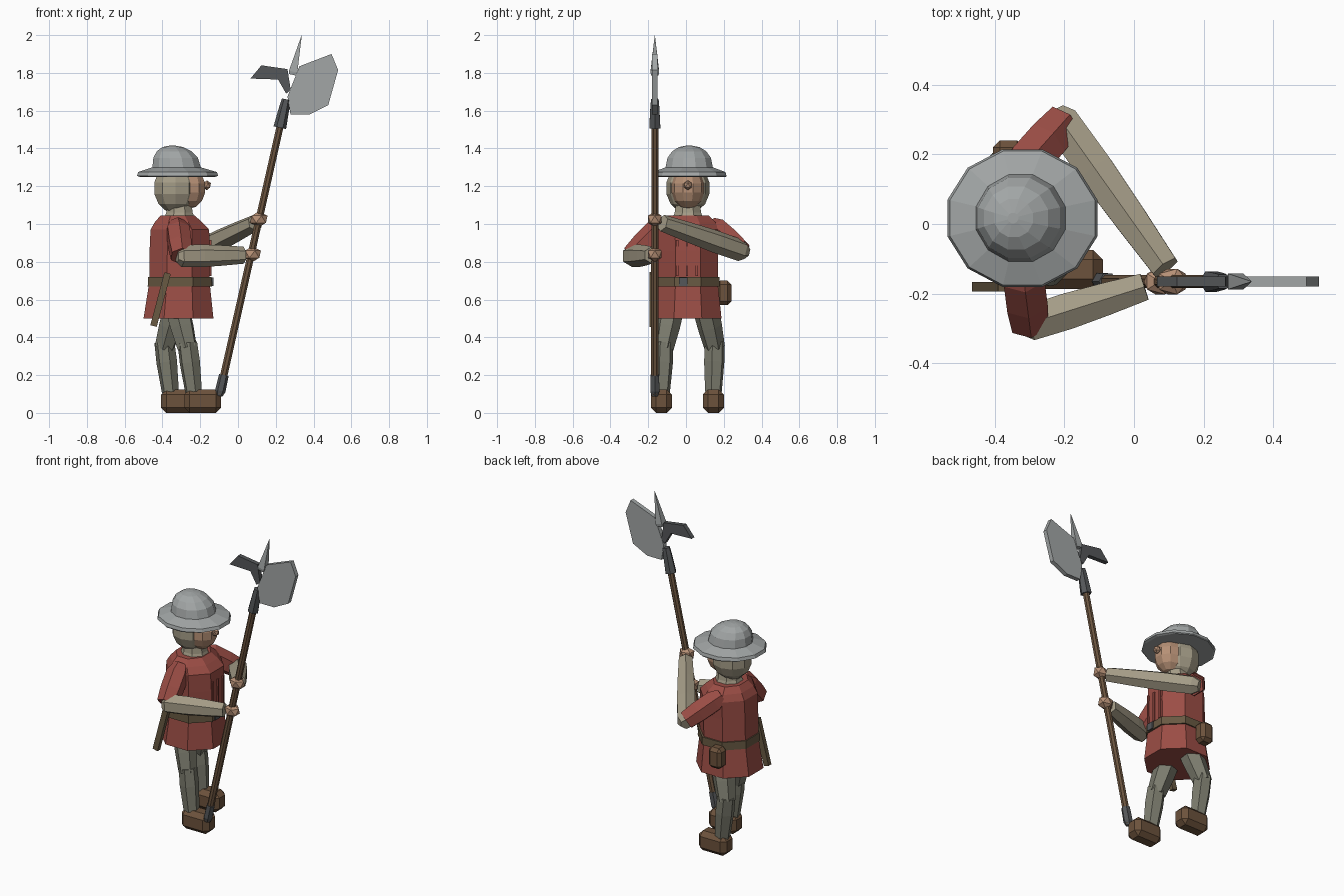
import bpy, bmesh
from math import cos, sin, pi
from mathutils import Vector, Matrix

if "Cube" in bpy.data.objects:
    bpy.data.objects.remove(bpy.data.objects["Cube"])

def mat(name, r, g, b):
    m = bpy.data.materials.new(name)
    m.diffuse_color = (r, g, b, 1)
    m.use_nodes = True
    m.node_tree.nodes["Principled BSDF"].inputs["Base Color"].default_value = m.diffuse_color
    return m

RED = mat("red_cloth", .33, .075, .06)
CLOTH = mat("beige_cloth", .37, .33, .24)
LEGS = mat("grey_cloth", .20, .20, .155)
LEATHER = mat("leather", .15, .085, .045)
BELT = mat("belt_leather", .14, .10, .055)
WOOD = mat("wood", .15, .09, .05)
STEEL = mat("steel", .36, .38, .38)
DARK = mat("dark_steel", .09, .095, .10)
SKIN = mat("skin", .47, .28, .18)

def finish(name, bm, m):
    bmesh.ops.recalc_face_normals(bm, faces=bm.faces)
    me = bpy.data.meshes.new(name)
    bm.to_mesh(me)
    bm.free()
    me.materials.append(m)
    ob = bpy.data.objects.new(name, me)
    bpy.context.collection.objects.link(ob)
    return ob

def loft(name, rings, m):
    """Skin a list of vertex rings and cap both ends."""
    bm = bmesh.new()
    vs = [[bm.verts.new(p) for p in r] for r in rings]
    n = len(vs[0])
    for a, b in zip(vs, vs[1:]):
        for i in range(n):
            bm.faces.new((a[i], a[(i + 1) % n], b[(i + 1) % n], b[i]))
    bm.faces.new(vs[0])
    bm.faces.new(vs[-1])
    return finish(name, bm, m)

def tube(name, a, b, prof, m, sides=6):
    """Round limb from a to b; prof = (fraction, radius) pairs."""
    a, b = Vector(a), Vector(b)
    q = (b - a).to_track_quat('Z', 'Y')
    rings = [[a.lerp(b, t) + q @ Vector((r * cos(2 * pi * (i + .5) / sides), r * sin(2 * pi * (i + .5) / sides), 0))
              for i in range(sides)] for t, r in prof]
    return loft(name, rings, m)

def stack(name, rows, m, sides=8, cy=.01):
    """Upright elliptical body; rows = (z, centre x, half x, half y)."""
    k = 1 / cos(pi / sides)
    rings = [[(cx + rx * k * cos(2 * pi * (i + .5) / sides), cy + ry * k * sin(2 * pi * (i + .5) / sides), z)
              for i in range(sides)] for z, cx, rx, ry in rows]
    return loft(name, rings, m)

def ball(name, c, s, m, u=10, v=7):
    bm = bmesh.new()
    bmesh.ops.create_uvsphere(bm, u_segments=u, v_segments=v, radius=1,
                              matrix=Matrix.Translation(c) @ Matrix.Diagonal((*s, 1)))
    return finish(name, bm, m)

def ico(name, c, s, m):
    bm = bmesh.new()
    bmesh.ops.create_icosphere(bm, subdivisions=1, radius=1,
                               matrix=Matrix.Translation(c) @ Matrix.Diagonal((*s, 1)))
    return finish(name, bm, m)

def box(name, c, size, m, bevel=0, rot=None):
    bm = bmesh.new()
    mx = Matrix.Translation(c) @ (rot or Matrix()) @ Matrix.Diagonal((*size, 1))
    bmesh.ops.create_cube(bm, size=1, matrix=mx)
    if bevel:
        bmesh.ops.bevel(bm, geom=bm.edges[:], offset=bevel, segments=1, affect='EDGES')
    return finish(name, bm, m)

def plate(name, pts, y, th, m):
    return loft(name, [[(x, y + d, z) for x, z in pts] for d in (-th / 2, th / 2)], m)

# Kettle hat, leaning back slightly towards its crown
stack("hat", [(1.25, -.32, .20, .195), (1.255, -.32, .215, .197), (1.275, -.32, .208, .192),
              (1.30, -.325, .128, .125), (1.35, -.33, .118, .115), (1.385, -.338, .092, .09),
              (1.407, -.345, .055, .055), (1.415, -.347, .015, .015)], STEEL, 12, .017)

# Head
ball("coif", (-.33, .01, 1.19), (.122, .117, .135), CLOTH)
ball("face", (-.262, .01, 1.19), (.095, .09, .11), SKIN)
ico("nose", (-.165, .01, 1.205), (.024, .024, .026), SKIN)
stack("collar", [(1.02, -.31, .085, .085), (1.06, -.31, .07, .07), (1.10, -.31, .065, .065)], CLOTH)

# Tunic, pleats, belt and buckle
stack("tunic", [(.50, -.315, .185, .178), (.69, -.31, .160, .158), (.86, -.308, .160, .160),
                (.97, -.308, .155, .163), (1.01, -.315, .125, .145), (1.045, -.32, .09, .11)], RED)
for i in (-1, 0, 1):
    box("tunic_pleat", (-.15, .005 + i * .052, .82), (.018, .012, .19), RED)
stack("belt", [(.67, -.308, .170, .168), (.72, -.308, .168, .168)], BELT)
box("buckle", (-.138, -.015, .695), (.015, .045, .045), DARK)

# Pouch and scabbard
box("pouch", (-.36, .20, .635), (.09, .08, .13), LEATHER, .02)
box("scabbard", (-.41, -.18, .60), (.035, .028, .29), BELT, 0, Matrix.Rotation(.26, 4, 'Y'))

# Legs and boots
for side, hip, knee, ankle, bx in (
        ("right", (-.325, -.075, .57), (-.268, -.12, .34), (-.235, -.13, .11), -.187),
        ("left", (-.325, .10, .57), (-.39, .152, .345), (-.358, .145, .11), -.31)):
    tube(side + "_thigh", hip, knee, [(0, .07), (.5, .066), (1, .055)], LEGS)
    top = Vector(knee) + Vector((0, 0, .03))
    tube(side + "_shin", top, ankle, [(0, .054), (.4, .056), (1, .046)], LEGS)
    box(side + "_boot", (bx, ankle[1], .0625), (.195, .112, .125), LEATHER, .028)

# Arms and hands gripping the pole
for side, sh, el, wr, hand in (
        ("right", (-.32, -.13, .985), (-.30, -.285, .83), (.03, -.18, .835), (.075, -.165, .84)),
        ("left", (-.33, .15, .98), (-.205, .29, .86), (.09, -.125, 1.005), (.11, -.165, 1.025))):
    tube(side + "_sleeve", sh, el, [(-.12, .045), (.12, .068), (.6, .068), (1, .06)], RED)
    tube(side + "_forearm", el, wr, [(-.07, .035), (0, .058), (.33, .06), (.66, .054), (1, .045)], CLOTH)
    ico(side + "_hand", hand, (.052, .043, .042), SKIN)

# Halberd shaft and fittings
PY = -.165
def on_pole(z):
    return (-.12 + .226 * z, PY, z)
tube("pole", on_pole(.1), on_pole(1.6), [(0, .021), (1, .02)], WOOD, 8)
tube("pole_ferrule", on_pole(.09), on_pole(.20), [(0, .018), (.25, .028), (1, .026)], DARK)
tube("pole_socket", on_pole(1.51), on_pole(1.66), [(0, .034), (.75, .027), (1, .023)], DARK)

# Halberd head
plate("axe_blade", [(.262, 1.675), (.325, 1.835), (.495, 1.90), (.53, 1.815),
                    (.478, 1.63), (.378, 1.58), (.278, 1.58)], PY, .028, STEEL)
plate("rear_beak", [(.066, 1.77), (.124, 1.84), (.262, 1.82), (.279, 1.71),
                    (.255, 1.69), (.212, 1.765)], PY, .028, DARK)
spike_base, spike_tip = (.288, PY, 1.79), (.337, PY, 1.998)
tube("top_spike", spike_base, spike_tip, [(0, .028), (.08, .032), (1, .001)], STEEL, 4).data.update()
